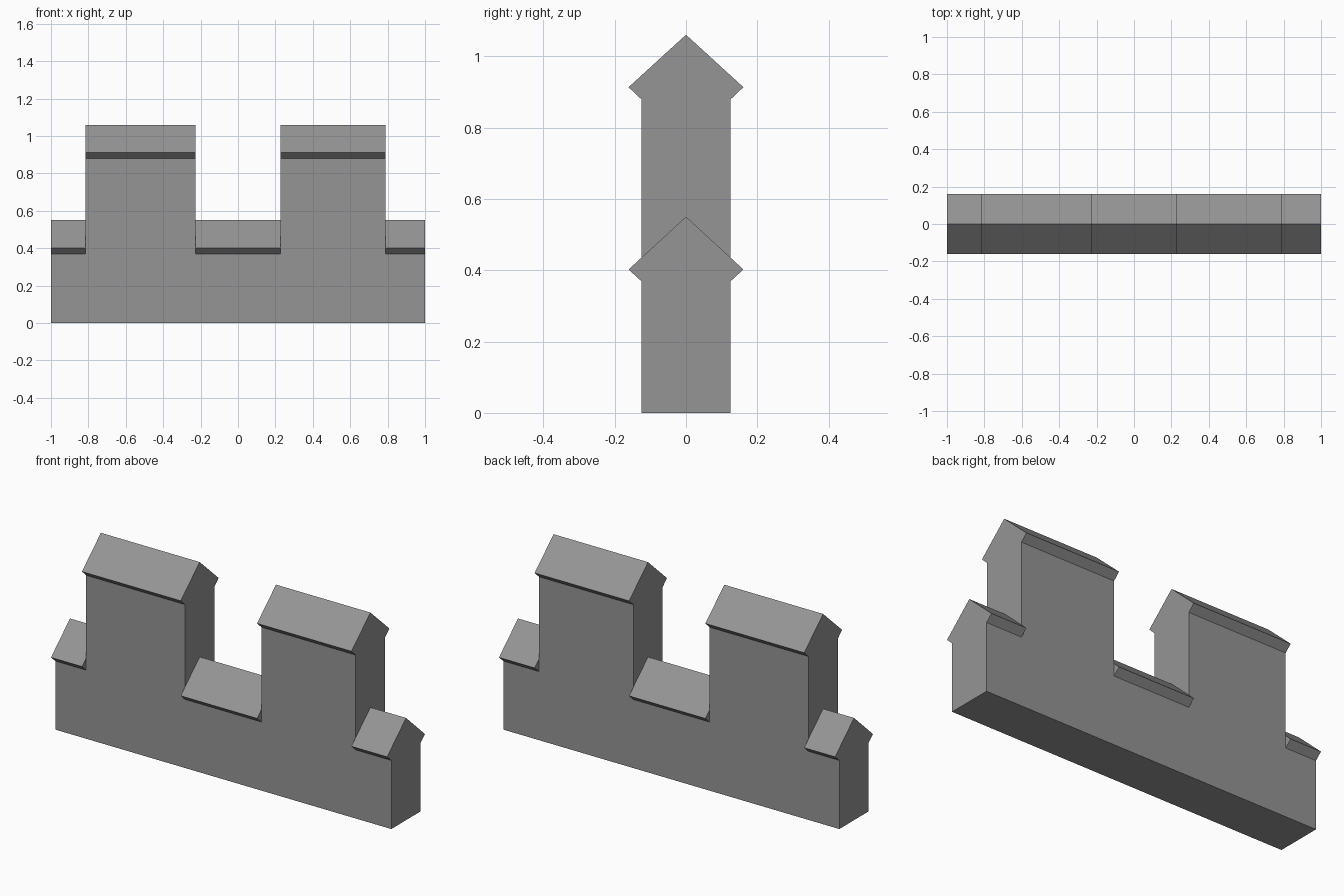
import bpy, bmesh, math

if "Cube" in bpy.data.objects:
    bpy.data.objects.remove(bpy.data.objects["Cube"])

HALF, EAVE = 0.125, 0.161                # wall half depth, roof half depth
LOW = (0.369, 0.402, 0.55)               # wall top, eave, ridge of low parapet
HIGH = (0.879, 0.913, 1.06)              # same for the raised merlons
XS = [-1.0, -0.816, -0.228, 0.226, 0.788, 1.0]
TALL = [False, True, False, True, False]
CUT = LOW[2] - (LOW[2] - LOW[1]) * HALF / EAVE   # low roof meets merlon wall


def mirrored(half):
    """Close a +y half profile (bottom to ridge) with its -y mirror."""
    return half + [(-y, z) for y, z in reversed(half) if y > 0]


low = mirrored([(HALF, 0), (HALF, LOW[0]), (EAVE, LOW[1]), (HALF, CUT), (0, LOW[2])])
tall = mirrored([(HALF, 0), (HALF, LOW[0]), (HALF, CUT), (HALF, HIGH[0]),
                 (EAVE, HIGH[1]), (0, HIGH[2])])
step = mirrored([(HALF, CUT), (HALF, HIGH[0]), (EAVE, HIGH[1]), (0, HIGH[2])]) + [(0, LOW[2])]
eave_end = [(HALF, LOW[0]), (EAVE, LOW[1]), (HALF, CUT)]

bm = bmesh.new()


def cap(x, pts):
    bm.faces.new([bm.verts.new((x, y, z)) for y, z in pts])


# Parapet and merlon sections swept along x
for x0, x1, is_tall in zip(XS, XS[1:], TALL):
    prof = tall if is_tall else low
    a, b = ([bm.verts.new((x, y, z)) for y, z in prof] for x in (x0, x1))
    for i in range(len(prof)):
        j = (i + 1) % len(prof)
        bm.faces.new((a[i], a[j], b[j], b[i]))

# Outer ends
for x in (XS[0], XS[-1]):
    cap(x, low)

# Merlon sides and the little eave ends at each step
for x in XS[1:-1]:
    cap(x, step)
    cap(x, eave_end)
    cap(x, [(-y, z) for y, z in eave_end])

bmesh.ops.remove_doubles(bm, verts=bm.verts, dist=1e-4)
bmesh.ops.recalc_face_normals(bm, faces=bm.faces)
bmesh.ops.dissolve_limit(bm, angle_limit=math.radians(1), verts=bm.verts, edges=bm.edges)

mesh = bpy.data.meshes.new("battlement_wall")
bm.to_mesh(mesh)
bm.free()

# Mid-grey stone
stone = bpy.data.materials.new("stone")
stone.diffuse_color = (0.3, 0.3, 0.3, 1)
stone.use_nodes = True
stone.node_tree.nodes["Principled BSDF"].inputs["Base Color"].default_value = stone.diffuse_color
mesh.materials.append(stone)
bpy.context.collection.objects.link(bpy.data.objects.new("battlement_wall", mesh))
